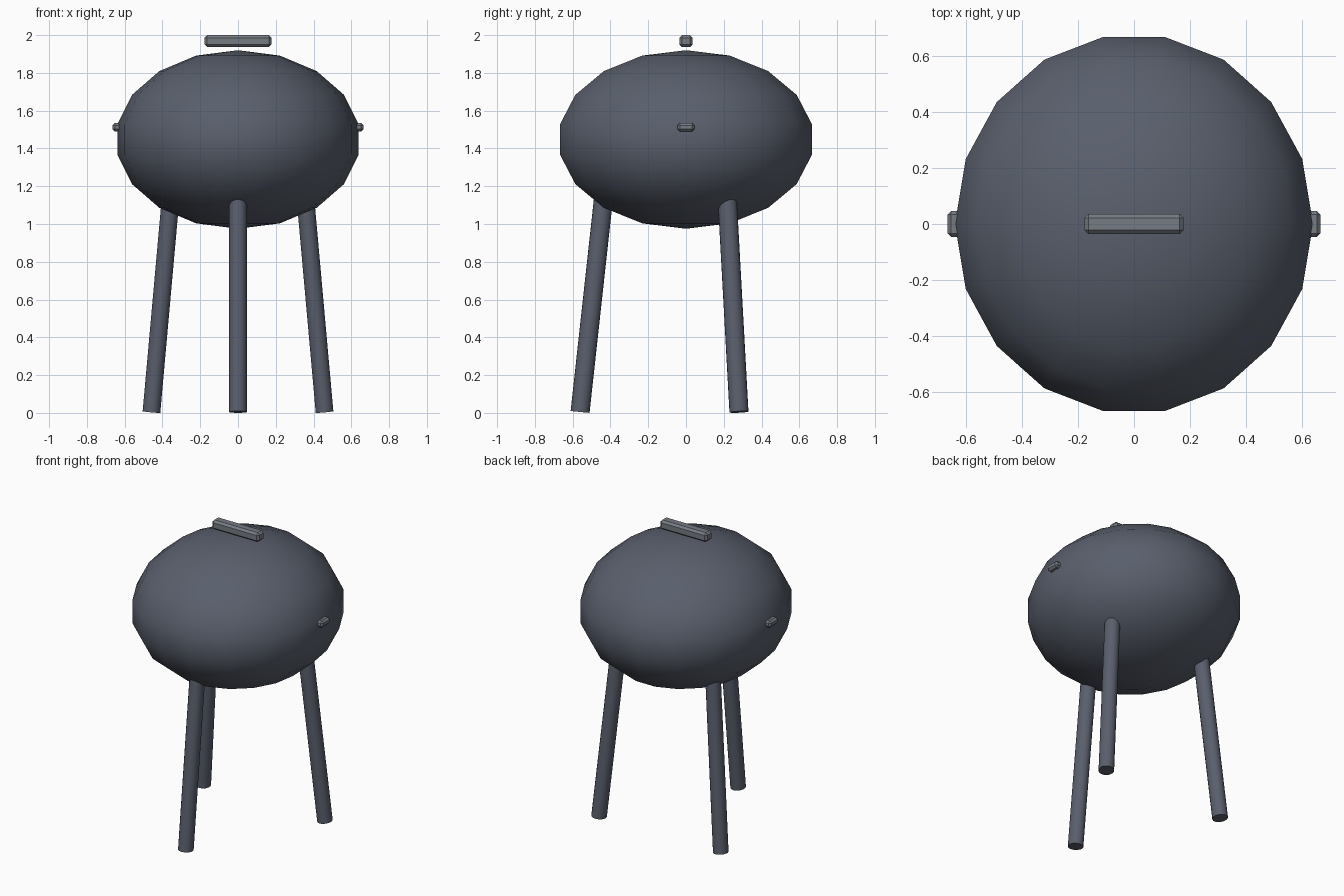
import bpy, bmesh
from math import radians, sin, cos, tau
from mathutils import Vector, Matrix

if "Cube" in bpy.data.objects:
    bpy.data.objects.remove(bpy.data.objects["Cube"])

DEPTH = 1.06  # the whole grill is slightly deeper than wide


def material(name, color):
    m = bpy.data.materials.new(name)
    m.diffuse_color = (*color, 1)
    m.use_nodes = True
    m.node_tree.nodes["Principled BSDF"].inputs["Base Color"].default_value = m.diffuse_color
    return m


DARK = material("dark enamel", (0.10, 0.115, 0.15))
GREY = material("handle grey", (0.18, 0.20, 0.23))


def finish(name, bm, mat, smooth_angle=None):
    bmesh.ops.recalc_face_normals(bm, faces=bm.faces)
    me = bpy.data.meshes.new(name)
    bm.to_mesh(me)
    bm.free()
    me.materials.append(mat)
    ob = bpy.data.objects.new(name, me)
    bpy.context.collection.objects.link(ob)
    if smooth_angle:
        bpy.context.view_layer.objects.active = ob
        ob.select_set(True)
        bpy.ops.object.shade_smooth_by_angle(angle=radians(smooth_angle))
        ob.select_set(False)
    return ob


def bevelled_bar(name, center, size, bevel):
    bm = bmesh.new()
    bmesh.ops.create_cube(bm, size=1)
    bmesh.ops.scale(bm, vec=size, verts=bm.verts)
    bmesh.ops.bevel(bm, geom=bm.edges[:], offset=bevel, segments=1,
                    affect='EDGES', profile=0.5)
    bmesh.ops.translate(bm, vec=center, verts=bm.verts)
    return finish(name, bm, GREY)


# Kettle body: half-circle profile spun in 18 steps, then flattened
bm = bmesh.new()
pts = [bm.verts.new((sin(radians(20 * i)), 0, cos(radians(20 * i)))) for i in range(10)]
edges = [bm.edges.new(p) for p in zip(pts, pts[1:])]
bmesh.ops.spin(bm, geom=pts + edges, cent=(0, 0, 0), axis=(0, 0, 1),
               angle=tau, steps=18, use_duplicate=False)
bmesh.ops.remove_doubles(bm, verts=bm.verts, dist=1e-4)
bmesh.ops.dissolve_degenerate(bm, dist=1e-5, edges=bm.edges)
bmesh.ops.scale(bm, vec=(0.648, 0.648 * DEPTH, 0.4725), verts=bm.verts)
bmesh.ops.translate(bm, vec=(0, 0, 1.4475), verts=bm.verts)
finish("kettle_body", bm, DARK, 40)

# Three splayed legs, 120 degrees apart
for name, deg in (("front_leg", -90), ("back_right_leg", 30), ("back_left_leg", 150)):
    d = Vector((cos(radians(deg)), sin(radians(deg)), 0))
    foot = d * 0.529 + Vector((0, 0, 0.005))
    top = d * (0.529 - 0.103 * 1.2) + Vector((0, 0, 1.2))
    axis = top - foot
    bm = bmesh.new()
    rot = axis.to_track_quat('Z', 'Y').to_matrix().to_4x4()
    bmesh.ops.create_cone(bm, cap_ends=True, segments=18, radius1=0.0475,
                          radius2=0.0475, depth=axis.length,
                          matrix=Matrix.Translation((foot + top) / 2) @ rot)
    bmesh.ops.scale(bm, vec=(1, DEPTH, 1), verts=bm.verts)
    finish(name, bm, DARK, 40)

# Lid handle and the two side grips
bevelled_bar("lid_handle", (0, 0, 1.968), (0.354, 0.07, 0.064), 0.014)
for name, s in (("right_grip", 1), ("left_grip", -1)):
    bevelled_bar(name, (s * 0.64, 0, 1.512), (0.05, 0.092, 0.046), 0.013)
